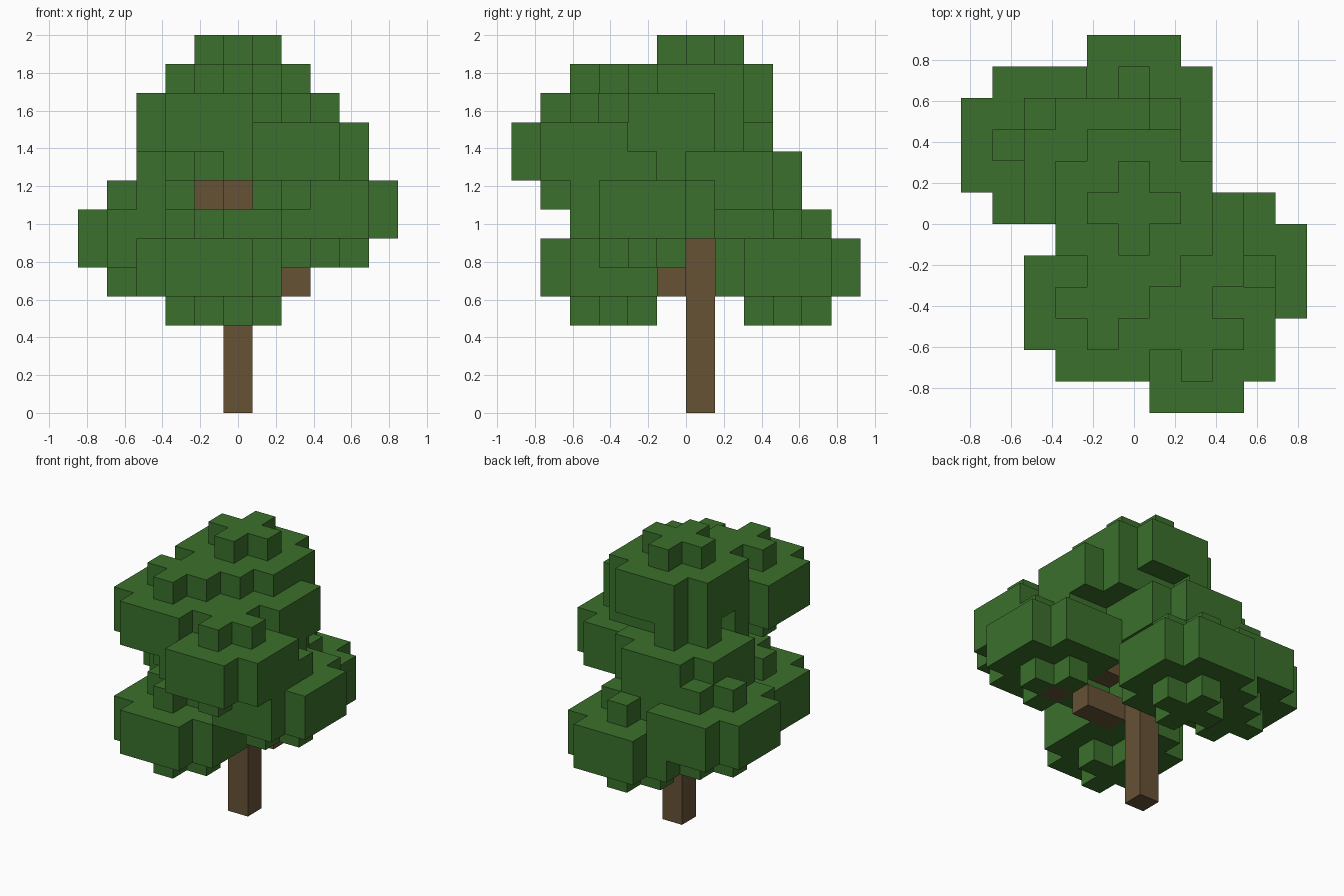
import bpy
import math
from mathutils import Vector

if "Cube" in bpy.data.objects:
    bpy.data.objects.remove(bpy.data.objects["Cube"], do_unlink=True)

UNIT = 2 / 13           # edge length of one block
TRUNK_TOP = 9
SIDES = [Vector(s) for s in ((1, 0, 0), (-1, 0, 0), (0, 1, 0), (0, -1, 0), (0, 0, 1), (0, 0, -1))]

# Lowest centre block of every leaf cluster
CLUSTERS = {
    "crown_leaves": (0, 0, 9),
    "upper_front_leaves": (-1, -3, 8),
    "upper_left_leaves": (1, -1, 8),
    "front_left_leaves": (2, -4, 7),
    "middle_back_leaves": (-1, 1, 6),
    "side_left_leaves": (3, -2, 5),
    "side_right_leaves": (-3, 2, 4),
    "lower_back_leaves": (0, 3, 3),
    "lower_front_leaves": (-1, -3, 3),
}


def make_material(name, colour):
    mat = bpy.data.materials.new(name)
    mat.use_nodes = True
    mat.diffuse_color = colour
    mat.node_tree.nodes["Principled BSDF"].inputs["Base Color"].default_value = colour
    return mat


def cluster_cells(centre):
    """Four stacked layers: cross, disc, disc, cross."""
    cx, cy, cz = centre
    cells = set()
    for layer, radius in enumerate((2, 3, 3, 2)):
        for dx in range(-2, 3):
            for dy in range(-2, 3):
                if (abs(dx) + 0.5) ** 2 + (abs(dy) + 0.5) ** 2 <= radius ** 2:
                    cells.add((cx + dx, cy + dy, cz + layer))
    return cells


def branch_cells(end):
    """Blocks along a rising line from the trunk to a cluster."""
    x, y, z = end
    start = math.floor(z - 0.381 * math.hypot(x, y))
    if start < 3:
        return set()
    rise = z - start
    steps = max(abs(x), abs(y), rise)
    cells = set()
    for s in range(1, steps + 1):
        t = s / steps
        cells.add(tuple(math.floor(v + 0.5) for v in (x * t, y * t, start + rise * t)))
    return cells


def build_blocks(name, cells, occupied, mat):
    """Mesh of the outer block faces only."""
    index, faces = {}, []
    for cell in sorted(cells):
        middle = Vector(cell) + Vector((0, 0.5, 0.5))
        for normal in SIDES:
            if tuple(int(v) for v in Vector(cell) + normal) in occupied:
                continue
            a = Vector((normal.y, normal.z, normal.x))
            b = normal.cross(a)
            face = []
            for p, q in ((-1, -1), (1, -1), (1, 1), (-1, 1)):
                corner = middle + (normal + a * p + b * q) / 2
                key = tuple(round(v * 2) for v in corner)
                face.append(index.setdefault(key, len(index)))
            faces.append(face)
    if not faces:
        return
    mesh = bpy.data.meshes.new(name)
    mesh.from_pydata([Vector(k) * UNIT / 2 for k in index], [], faces)
    mesh.materials.append(mat)
    obj = bpy.data.objects.new(name, mesh)
    bpy.context.collection.objects.link(obj)


leaf_green = make_material("leaf_green", (0.043, 0.160, 0.025, 1))
bark_brown = make_material("bark_brown", (0.134, 0.084, 0.036, 1))

# Give each block to a single part, wood before leaves
parts = [("trunk", {(0, 0, k) for k in range(TRUNK_TOP + 1)}, bark_brown)]
for title, centre in CLUSTERS.items():
    if centre[:2] != (0, 0):
        parts.append((title.replace("leaves", "branch"), branch_cells(centre), bark_brown))
for title, centre in CLUSTERS.items():
    parts.append((title, cluster_cells(centre), leaf_green))

occupied, owned = set(), []
for title, cells, mat in parts:
    owned.append((title, cells - occupied, mat))
    occupied |= cells

for title, cells, mat in owned:
    build_blocks(title, cells, occupied, mat)
